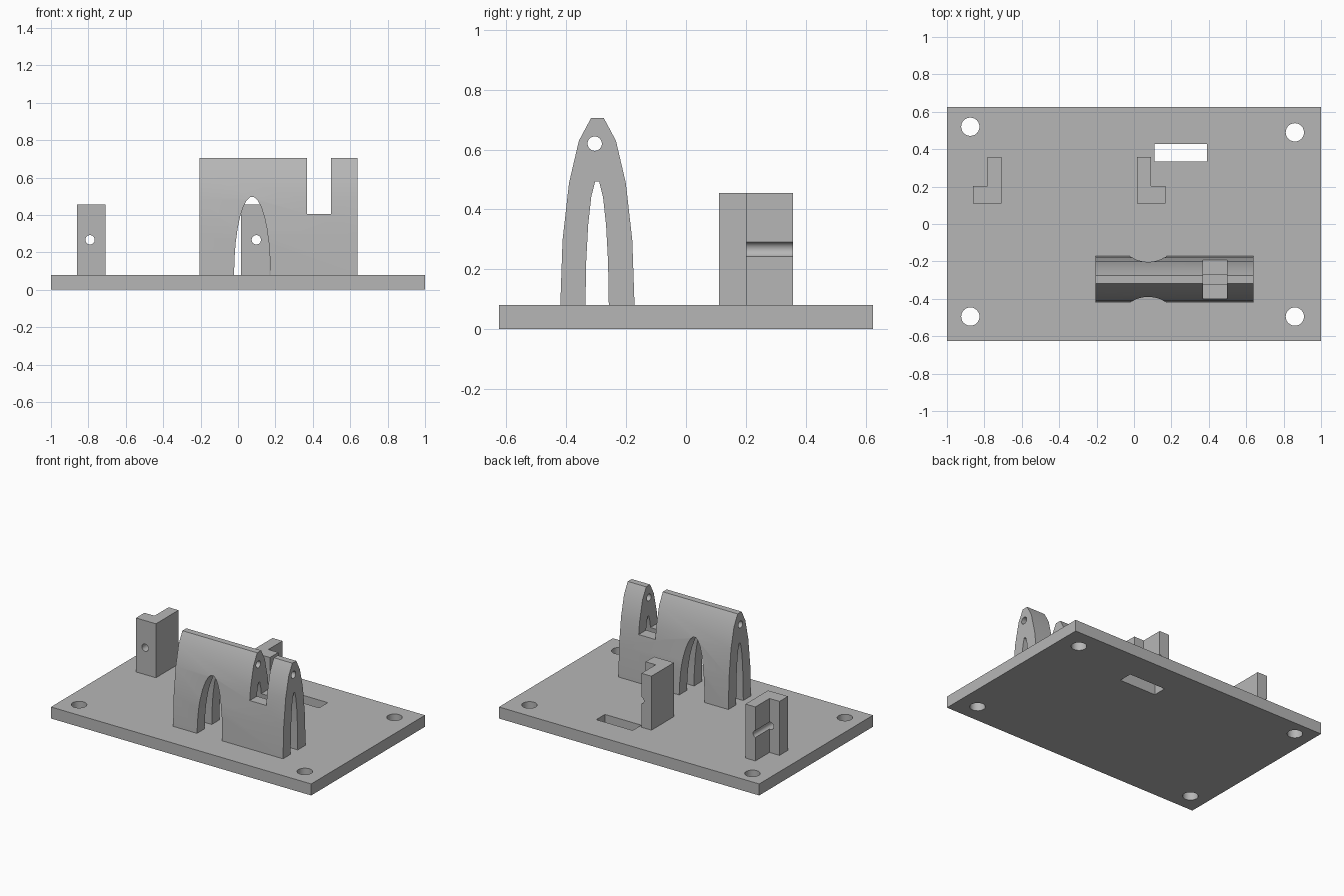
import bpy, bmesh, math
from mathutils import Matrix

cube = bpy.data.objects.get("Cube")
if cube:
    bpy.data.objects.remove(cube, do_unlink=True)

grey = bpy.data.materials.new("plain grey")
grey.use_nodes = True
colour = (0.47, 0.47, 0.47, 1)
grey.diffuse_color = colour
grey.node_tree.nodes["Principled BSDF"].inputs["Base Color"].default_value = colour

BASE = 0.08      # top of the base plate
AXES = {"x": Matrix(((0, 0, 1), (1, 0, 0), (0, 1, 0))),   # profile in (y, z)
        "y": Matrix(((1, 0, 0), (0, 0, 1), (0, 1, 0))),   # profile in (x, z)
        "z": Matrix.Identity(3)}                          # profile in (x, y)


def prism(name, profile, axis, lo, hi):
    """Extrude a closed 2D profile along an axis from lo to hi."""
    bm = bmesh.new()
    turn = AXES[axis]
    verts = [bm.verts.new(turn @ Matrix.Translation((a, b, lo)).translation) for a, b in profile]
    face = bm.faces.new(verts)
    new = bmesh.ops.extrude_face_region(bm, geom=[face])["geom"]
    move = turn @ Matrix.Translation((0, 0, hi - lo)).translation
    bmesh.ops.translate(bm, vec=move, verts=[v for v in new if isinstance(v, bmesh.types.BMVert)])
    bmesh.ops.recalc_face_normals(bm, faces=bm.faces)
    mesh = bpy.data.meshes.new(name)
    bm.to_mesh(mesh)
    bm.free()
    mesh.materials.append(grey)
    obj = bpy.data.objects.new(name, mesh)
    bpy.context.collection.objects.link(obj)
    return obj


def rect(a0, a1, b0, b1):
    return [(a0, b0), (a1, b0), (a1, b1), (a0, b1)]


def circle(a, b, r, n=24):
    return [(a + r * math.cos(math.tau * i / n), b + r * math.sin(math.tau * i / n)) for i in range(n)]


def arch(centre, half, top, n, foot=BASE):
    """Half ellipse standing on the plate; odd n gives a flat crown."""
    rise = (top - BASE) / math.cos(math.pi / n / 2)
    pts = [(centre + half * math.cos(math.pi * i / n), BASE + rise * math.sin(math.pi * i / n))
           for i in range(n + 1)]
    if foot < BASE:
        pts += [(centre - half, foot), (centre + half, foot)]
    return pts


def carve(obj, cutters):
    """Subtract every cutter, then smooth the curved faces."""
    bpy.ops.object.select_all(action="DESELECT")
    obj.select_set(True)
    bpy.context.view_layer.objects.active = obj
    for cutter in cutters:
        mod = obj.modifiers.new("cut", "BOOLEAN")
        mod.operation = "DIFFERENCE"
        mod.solver = "EXACT"
        mod.object = cutter
        bpy.ops.object.modifier_apply(modifier=mod.name)
        bpy.data.objects.remove(cutter, do_unlink=True)
    bpy.ops.object.shade_smooth_by_angle(angle=math.radians(30))


# Base plate with corner holes and a slot
plate = prism("base_plate", rect(-1, 1, -0.625, 0.625), "z", 0, BASE)
corners = [(-0.875, 0.52), (0.86, 0.49), (-0.875, -0.495), (0.86, -0.495)]
cuts = [prism("hole_cutter", circle(x, y, 0.049), "z", -0.1, 0.2) for x, y in corners]
cuts.append(prism("slot_cutter", rect(0.11, 0.39, 0.333, 0.428), "z", -0.1, 0.2))
carve(plate, cuts)

# Arched block with crossing tunnels, a notch and a long bore
block = prism("arched_block", arch(-0.296, 0.124, 0.705, 9), "x", -0.205, 0.64)
carve(block, [
    prism("long_tunnel_cutter", arch(-0.297, 0.039, 0.493, 9, 0), "x", -0.5, 1),
    prism("cross_tunnel_cutter", arch(0.076, 0.097, 0.495, 15, 0), "y", -0.6, 0),
    prism("notch_cutter", rect(0.37, 0.498, 0.405, 0.9), "y", -0.6, 0),
    prism("bore_cutter", circle(-0.305, 0.62, 0.024), "x", -0.5, 1),
])

# Two mirrored L-shaped posts, each with a hole that runs on as a groove
for name, x, side in (("right_post", -0.708, -1), ("left_post", 0.015, 1)):
    outline = [(0, 0.11), (0.153, 0.11), (0.153, 0.203), (0.076, 0.203), (0.076, 0.358), (0, 0.358)]
    post = prism(name, [(x + side * a, y) for a, y in outline], "z", BASE, 0.455)
    carve(post, [prism("pin_cutter", circle(x + side * 0.083, 0.267, 0.025), "y", 0, 0.5)])
